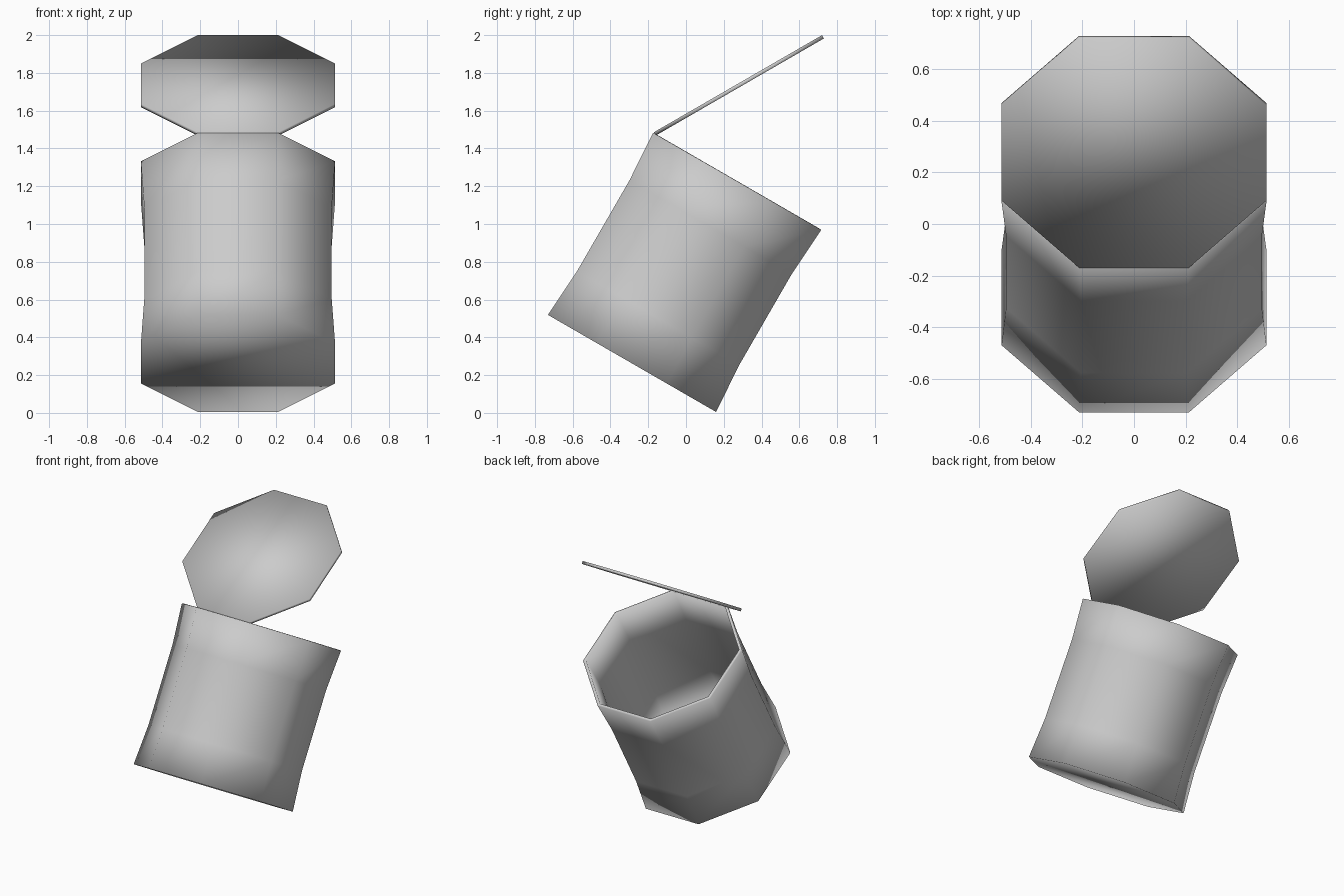
import bpy, bmesh
from math import pi, cos, sin, radians

if "Cube" in bpy.data.objects:
    bpy.data.objects.remove(bpy.data.objects["Cube"])

SIDES = 8
HINGE_SHELL = 0.02


def build(name, rings, location, tilt, cap_top):
    """Stack octagon rings (apothem, height), cap the bottom and optionally the top."""
    bm = bmesh.new()
    loops = []
    for apothem, h in rings:
        r = apothem / cos(pi / SIDES)
        angles = [(i + 0.5) * 2 * pi / SIDES for i in range(SIDES)]
        loops.append([bm.verts.new((r * cos(a), r * sin(a), h)) for a in angles])
    for low, high in zip(loops, loops[1:]):
        for i in range(SIDES):
            j = (i + 1) % SIDES
            bm.faces.new((low[i], low[j], high[j], high[i]))
    bm.faces.new(loops[0][::-1])
    if cap_top:
        bm.faces.new(loops[-1])
    for f in bm.faces:
        f.smooth = True
    mesh = bpy.data.meshes.new(name)
    bm.to_mesh(mesh)
    bm.free()
    obj = bpy.data.objects.new(name, mesh)
    bpy.context.collection.objects.link(obj)
    obj.location = location
    obj.rotation_euler.x = radians(tilt)
    return obj


# Open can leaning back, pinched in the middle, with a thin wall
can = build("can_body", [(0.514, 0), (0.496, 0.277), (0.496, 0.833), (0.514, 1.113)],
            (0, -0.286, 0.262), -30, False)
wall = can.modifiers.new("wall", 'SOLIDIFY')
wall.thickness = HINGE_SHELL
wall.offset = -1
wall.use_even_offset = True

# Flat lid, hinged open at the high side of the rim
t = HINGE_SHELL / 2
build("can_lid", [(0.514, -t), (0.514, t)], (0, 0.28, 1.734), 30, True)
